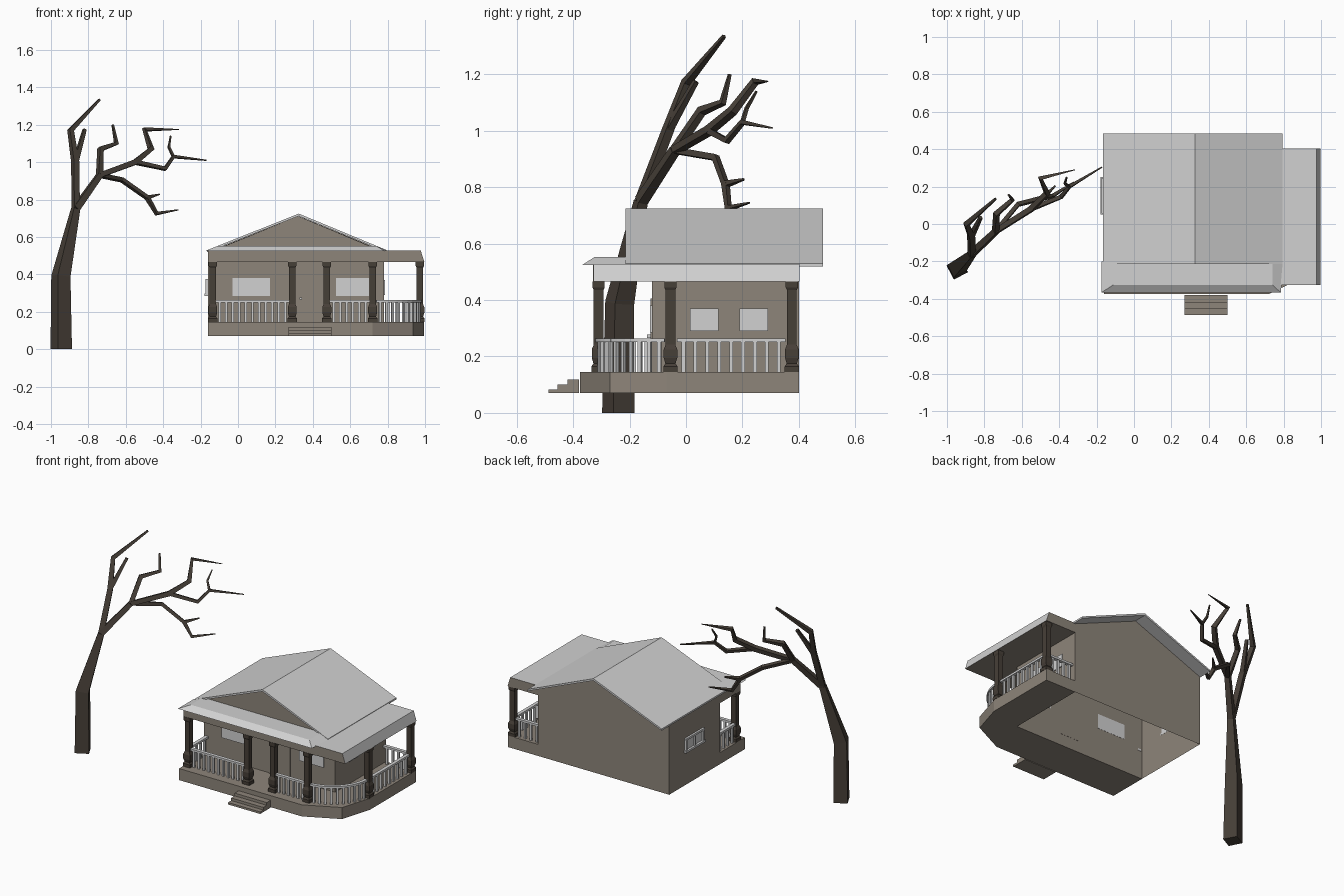
import bpy, bmesh, math
from mathutils import Vector, Matrix

if "Cube" in bpy.data.objects:
    bpy.data.objects.remove(bpy.data.objects["Cube"])


def material(name, rgb):
    m = bpy.data.materials.new(name)
    m.diffuse_color = (*rgb, 1)
    m.use_nodes = True
    m.node_tree.nodes["Principled BSDF"].inputs["Base Color"].default_value = m.diffuse_color
    return m


LIGHT = material("pale grey", (0.64, 0.64, 0.64))
WALL = material("warm brown", (0.27, 0.235, 0.195))
DARK = material("dark bark", (0.062, 0.05, 0.039))


def finish(name, bm, *mats):
    bmesh.ops.recalc_face_normals(bm, faces=bm.faces)
    me = bpy.data.meshes.new(name)
    bm.to_mesh(me)
    bm.free()
    for m in mats:
        me.materials.append(m)
    ob = bpy.data.objects.new(name, me)
    bpy.context.collection.objects.link(ob)
    return ob


def add_box(bm, lo, hi):
    lo, hi = Vector(lo), Vector(hi)
    mat = Matrix.Translation((lo + hi) / 2) @ Matrix.Diagonal((*(hi - lo), 1))
    bmesh.ops.create_cube(bm, size=1, matrix=mat)


def boxes(name, mat, *pairs):
    bm = bmesh.new()
    for lo, hi in pairs:
        add_box(bm, lo, hi)
    return finish(name, bm, mat)


def prism(pts, a, b, axis):
    """Extrude a 2D outline: xz outline along y, or xy outline along z."""
    place = (lambda p, t: (p[0], t, p[1])) if axis == "y" else (lambda p, t: (p[0], p[1], t))
    bm = bmesh.new()
    lo = [bm.verts.new(place(p, a)) for p in pts]
    hi = [bm.verts.new(place(p, b)) for p in pts]
    bm.faces.new(lo)
    bm.faces.new(hi)
    for i in range(len(pts)):
        j = (i + 1) % len(pts)
        bm.faces.new((lo[i], lo[j], hi[j], hi[i]))
    bmesh.ops.recalc_face_normals(bm, faces=bm.faces)
    return bm


# House body: gabled shell, open underneath
body = prism([(-0.16, 0.07), (-0.16, 0.519), (0.322, 0.712), (0.78, 0.524), (0.78, 0.07)], -0.12, 0.40, "y")
bmesh.ops.delete(body, geom=[f for f in body.faces if f.normal.z < -0.9], context="FACES")
finish("house_body", body, WALL)
finish("front_gable", prism([(-0.14, 0.524), (0.322, 0.712), (0.77, 0.524)], -0.195, -0.12, "y"), WALL)

# Main roof: chevron slab
finish("main_roof", prism([(-0.165, 0.53), (0.325, 0.725), (0.795, 0.53), (0.795, 0.519),
                           (0.325, 0.712), (-0.165, 0.519)], -0.215, 0.485, "y"), LIGHT)

# Porch floor: L-shape with a cut corner
finish("porch_floor", prism([(-0.16, -0.375), (0.72, -0.375), (0.935, -0.27), (0.995, -0.07), (0.995, 0.40),
                             (0.78, 0.40), (0.78, -0.12), (-0.16, -0.12)], 0.07, 0.145, "z"), WALL)

# Front steps
boxes("front_steps", WALL, *[((0.27, y, 0.07), (0.5, -0.38, z))
                             for y, z in ((-0.4875, 0.083), (-0.455, 0.1), (-0.42, 0.118))])

# Porch ceiling and fascia along the front
boxes("porch_fascia", WALL, ((-0.16, -0.33, 0.465), (0.785, -0.12, 0.525)))

# Front porch roof: shallow hip
bm = bmesh.new()
low = [bm.verts.new((x, y, 0.525)) for x, y in ((-0.175, -0.367), (0.785, -0.367), (0.8, -0.2), (-0.175, -0.2))]
top = [bm.verts.new((x, y, 0.552)) for x, y in ((-0.11, -0.325), (0.74, -0.325), (0.74, -0.2), (-0.11, -0.2))]
bm.faces.new(low)
bm.faces.new(top)
for i in range(4):
    j = (i + 1) % 4
    bm.faces.new((low[i], low[j], top[j], top[i]))
finish("front_porch_roof", bm, LIGHT)

# Side porch roof: pale top and outer slope, brown ends and underside
bm = prism([(0.78, 0.465), (0.78, 0.527), (0.977, 0.527), (0.997, 0.465)], -0.327, 0.403, "y")
for f in bm.faces:
    f.material_index = 1 if f.normal.z > 0.1 else 0
finish("side_porch_roof", bm, WALL, LIGHT)

# Porch posts: square turned profile
POST = [(0.025, 0.145), (0.025, 0.165), (0.018, 0.175), (0.024, 0.195), (0.024, 0.225), (0.017, 0.242),
        (0.017, 0.435), (0.022, 0.445), (0.022, 0.466)]
bm = bmesh.new()
for px, py in ((-0.135, -0.31), (0.29, -0.31), (0.475, -0.31), (0.72, -0.31), (0.972, -0.055), (0.972, 0.375)):
    rings = [[bm.verts.new((px + sx * r, py + sy * r, z)) for sx, sy in ((-1, -1), (1, -1), (1, 1), (-1, 1))]
             for r, z in POST]
    bm.faces.new(rings[0])
    bm.faces.new(rings[-1])
    for a, b in zip(rings, rings[1:]):
        for i in range(4):
            j = (i + 1) % 4
            bm.faces.new((a[i], a[j], b[j], b[i]))
finish("porch_posts", bm, DARK)


# Railings: top rail with evenly spaced balusters
def railing(name, path, spacing=0.04):
    bm = bmesh.new()
    for a, b in zip(path, path[1:]):
        a, b = Vector((*a, 0)), Vector((*b, 0))
        d = b - a
        turn = Matrix.Rotation(math.atan2(d.y, d.x), 4, "Z")
        mat = Matrix.Translation((*((a + b) / 2).xy, 0.257)) @ turn
        bmesh.ops.create_cube(bm, size=1, matrix=mat @ Matrix.Diagonal((d.length + 0.004, 0.022, 0.013, 1)))
        n = max(1, round(d.length / spacing))
        for i in range(n):
            p = a + d * ((i + 0.5) / n)
            mat = Matrix.Translation((p.x, p.y, 0.198)) @ turn
            bmesh.ops.create_cube(bm, size=1, matrix=mat @ Matrix.Diagonal((0.013, 0.013, 0.108, 1)))
    finish(name, bm, LIGHT)


railing("front_left_railing", [(-0.115, -0.31), (0.27, -0.31)], 0.035)
railing("front_right_railing", [(0.495, -0.31), (0.70, -0.31)], 0.035)
railing("corner_railing", [(0.72 + 0.252 * math.sin(t), -0.055 - 0.255 * math.cos(t))
                           for t in (math.radians(5 + 80 * i / 10) for i in range(11))])
railing("side_railing", [(0.972, -0.03), (0.972, 0.35)], 0.044)
railing("back_railing", [(0.785, 0.375), (0.95, 0.375)])
railing("left_railing", [(-0.14, -0.29), (-0.14, -0.12)])

# Windows on the front and right walls
boxes("front_windows", LIGHT, *[((a, -0.127, 0.285), (b, -0.119, 0.38)) for a, b in ((-0.03, 0.17), (0.525, 0.7))])
boxes("side_windows", LIGHT, *[((0.779, a, 0.29), (0.787, b, 0.37)) for a, b in ((0.015, 0.115), (0.19, 0.29))])

# Framed window on the left wall
boxes("left_window_frame", LIGHT,
      ((-0.178, 0.05, 0.285), (-0.159, 0.25, 0.298)), ((-0.173, 0.055, 0.362), (-0.159, 0.245, 0.375)),
      *[((-0.173, y - 0.006, 0.29), (-0.159, y + 0.006, 0.37)) for y in (0.062, 0.15, 0.238)])
boxes("left_window_pane", LIGHT, ((-0.164, 0.06, 0.29), (-0.159, 0.24, 0.37)))

# Front door with knob
boxes("front_door", WALL, ((0.31, -0.126, 0.145), (0.46, -0.119, 0.405)))
boxes("door_knob", LIGHT, ((0.33, -0.138, 0.266), (0.341, -0.126, 0.277)))

# Bare tree: four-sided tapering limbs, each point is x, y, z, radius
tree = bmesh.new()


def limb(*pts):
    pos = [Vector(p[:3]) for p in pts]
    rings = []
    for i, p in enumerate(pos):
        t = Vector((0, 0, 0))
        if i > 0:
            t += (p - pos[i - 1]).normalized()
        if i < len(pos) - 1:
            t += (pos[i + 1] - p).normalized()
        if p.z == 0:
            t = Vector((0, 0, 1))
        t.normalize()
        u = Vector((0.6, -0.75, 0.1)).cross(t).normalized()
        v = t.cross(u)
        r = pts[i][3] * 1.2
        rings.append([tree.verts.new(p + r * (u * math.cos(k * math.pi / 2 + 0.6) + v * math.sin(k * math.pi / 2 + 0.6)))
                      for k in range(4)])
    tree.faces.new(rings[0])
    tree.faces.new(rings[-1])
    for a, b in zip(rings, rings[1:]):
        for i in range(4):
            j = (i + 1) % 4
            tree.faces.new((a[i], a[j], b[j], b[i]))


CROWN, FORK = (-0.868, -0.16, 0.75), (-0.74, -0.04, 0.93)
limb((-0.945, -0.24, 0, 0.05), (-0.947, -0.235, 0.39, 0.045), (*CROWN, 0.022))
limb((*CROWN, 0.02), (-0.87, -0.065, 1.0, 0.019), (-0.895, 0.0, 1.17, 0.016), (-0.74, 0.135, 1.335, 0.007))
limb((-0.87, -0.065, 1.0, 0.016), (-0.82, 0.035, 1.175, 0.01))
limb((*CROWN, 0.022), (*FORK, 0.018))
limb((*FORK, 0.017), (-0.735, 0.055, 1.07, 0.016), (-0.65, 0.13, 1.1, 0.012), (-0.67, 0.155, 1.2, 0.006))
limb((*FORK, 0.016), (-0.55, 0.08, 1.0, 0.017), (-0.465, 0.165, 1.07, 0.016),
     (-0.5, 0.245, 1.175, 0.013), (-0.315, 0.29, 1.175, 0.002))
limb((-0.55, 0.08, 1.0, 0.013), (-0.39, 0.145, 0.965, 0.012), (-0.345, 0.2, 1.03, 0.01), (-0.17, 0.305, 1.01, 0.003))
limb((-0.345, 0.2, 1.03, 0.008), (-0.37, 0.215, 1.08, 0.007), (-0.36, 0.25, 1.14, 0.004))
limb((*FORK, 0.013), (-0.62, 0.105, 0.905, 0.013), (-0.485, 0.14, 0.81, 0.013), (-0.42, 0.205, 0.828, 0.004))
limb((-0.485, 0.14, 0.81, 0.013), (-0.435, 0.15, 0.725, 0.011), (-0.32, 0.225, 0.745, 0.003))
finish("bare_tree", tree, DARK)
